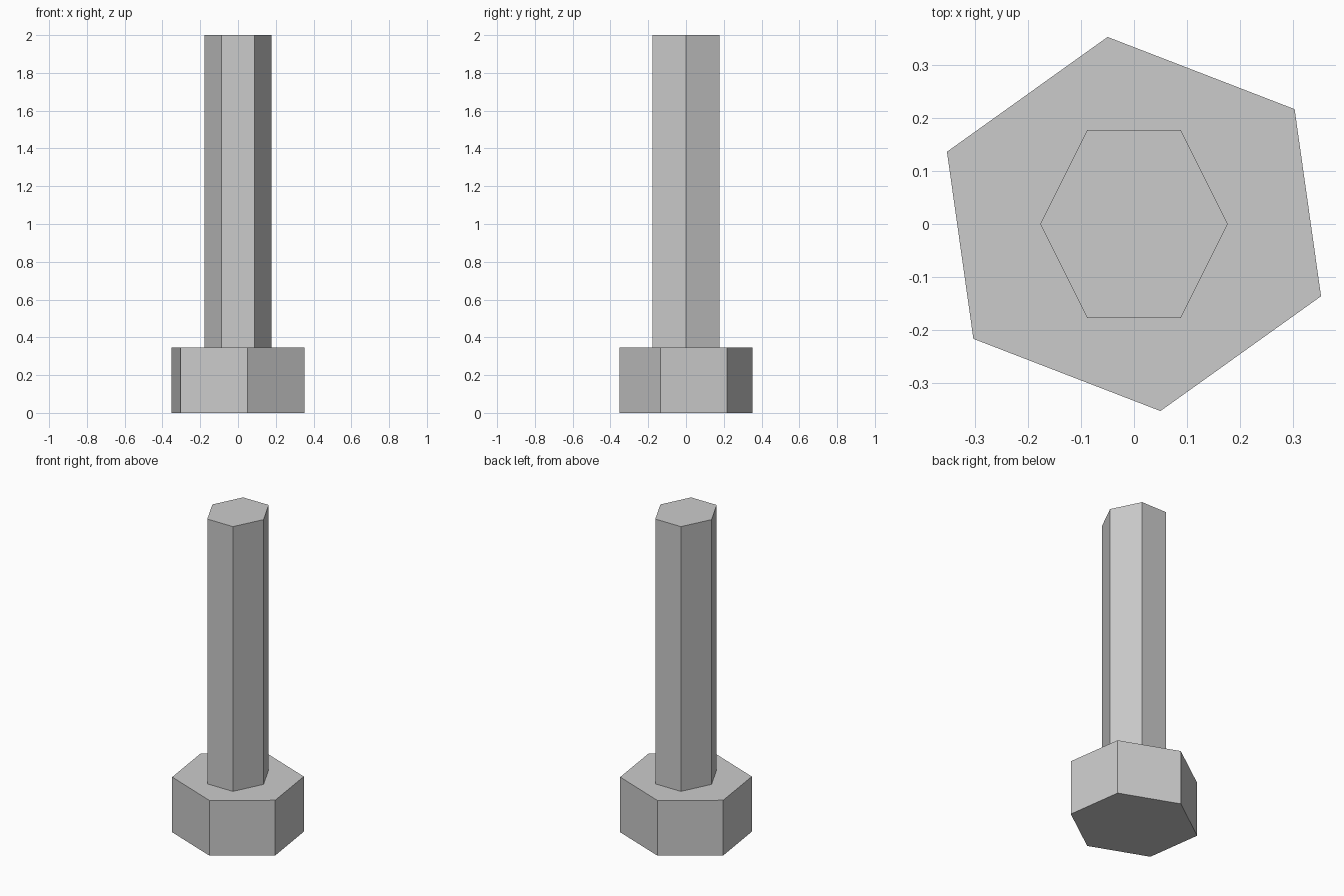
import bpy
import math

if "Cube" in bpy.data.objects:
    bpy.data.objects.remove(bpy.data.objects["Cube"], do_unlink=True)

# Single plain grey
grey = bpy.data.materials.new("light grey")
grey.use_nodes = True
colour = (0.6, 0.6, 0.6, 1)
grey.diffuse_color = colour
grey.node_tree.nodes["Principled BSDF"].inputs["Base Color"].default_value = colour


def hex_prism(name, half_width, bottom, top, turn):
    """Flat-sided hexagonal prism, stretched to fill a square footprint."""
    bpy.ops.mesh.primitive_cylinder_add(vertices=6, radius=1, depth=top - bottom)
    obj = bpy.context.object
    obj.name = name
    obj.location.z = (bottom + top) / 2
    angles = [math.radians(turn + 60 * i) for i in range(6)]
    reach_x = max(math.cos(a) for a in angles)
    reach_y = max(math.sin(a) for a in angles)
    # The primitive starts on the y axis, so turn it back to the x axis first
    obj.rotation_euler.z = math.radians(turn - 90)
    bpy.ops.object.transform_apply(location=False, rotation=True, scale=False)
    obj.scale = (half_width / reach_x, half_width / reach_y, 1)
    bpy.ops.object.transform_apply(location=True, rotation=False, scale=True)
    obj.data.materials.append(grey)
    return obj


# Wide head at the base, slim shaft standing on it
hex_prism("bolt_head", 0.353, 0, 0.345, -22.5)
hex_prism("bolt_shaft", 0.177, 0.345, 2, 0)
